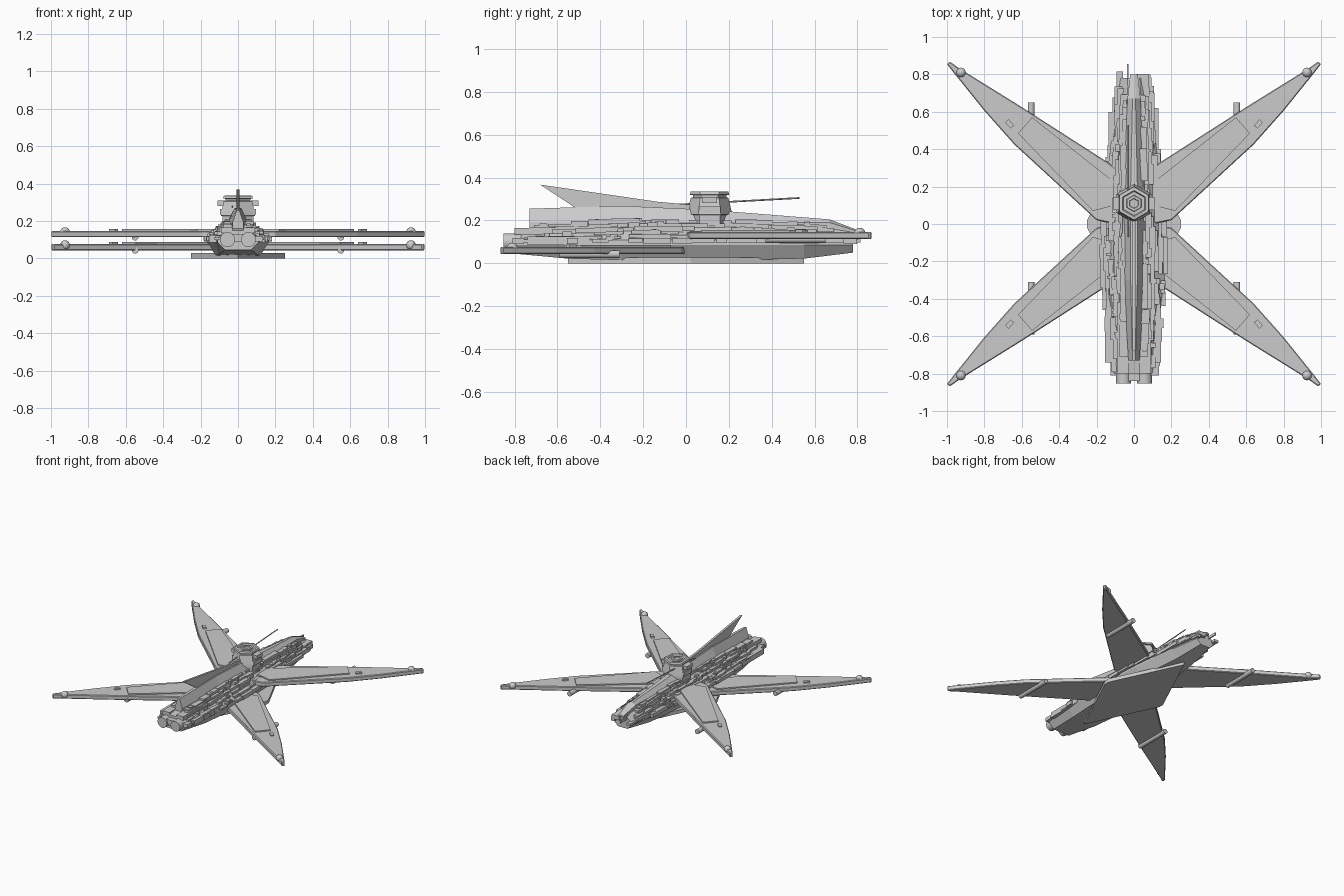
import bpy, bmesh, math, random
from mathutils import Matrix, Vector

if "Cube" in bpy.data.objects:
    bpy.data.objects.remove(bpy.data.objects["Cube"])

random.seed(7)


def finish(name, bm):
    bmesh.ops.recalc_face_normals(bm, faces=bm.faces[:])
    me = bpy.data.meshes.new(name)
    bm.to_mesh(me)
    bm.free()
    ob = bpy.data.objects.new(name, me)
    bpy.context.collection.objects.link(ob)
    return ob


def loft(name, rings):
    bm = bmesh.new()
    vs = [[bm.verts.new(p) for p in r] for r in rings]
    n = len(rings[0])
    for a, b in zip(vs, vs[1:]):
        for i in range(n):
            j = (i + 1) % n
            bm.faces.new((a[i], a[j], b[j], b[i]))
    bm.faces.new(vs[0][::-1])
    bm.faces.new(vs[-1])
    return finish(name, bm)


def slab(name, pts, z0, z1):
    return loft(name, [[(x, y, z) for x, y in pts] for z in (z0, z1)])


def add_box(bm, c, s, rot=None):
    m = Matrix.Translation(c) @ (rot or Matrix()) @ Matrix.Diagonal((*s, 1))
    bmesh.ops.create_cube(bm, size=1, matrix=m)


def rod(name, a, b, r, seg=16, smooth=True):
    a, b = Vector(a), Vector(b)
    bm = bmesh.new()
    q = (b - a).to_track_quat('Z', 'Y').to_matrix().to_4x4()
    bmesh.ops.create_cone(bm, cap_ends=True, segments=seg, radius1=r, radius2=r,
                          depth=(b - a).length, matrix=Matrix.Translation((a + b) / 2) @ q)
    if smooth:
        for f in bm.faces:
            f.smooth = len(f.verts) == 4
    return finish(name, bm)


# Main hull: y, bottom half width, widest half width, top half width, z bottom, mid, top
HULL = [(-0.80, 0.07, 0.11, 0.05, 0.045, 0.085, 0.15),
        (-0.55, 0.10, 0.13, 0.06, 0.022, 0.085, 0.18),
        (-0.30, 0.12, 0.165, 0.05, 0.015, 0.085, 0.195),
        (0.20, 0.11, 0.15, 0.05, 0.015, 0.085, 0.195),
        (0.55, 0.07, 0.11, 0.045, 0.022, 0.085, 0.18),
        (0.78, 0.04, 0.075, 0.03, 0.05, 0.085, 0.145)]
loft("main_hull", [[(-b, y, z0), (b, y, z0), (w, y, zm), (w, y, zm + 0.025), (t, y, z1),
                    (-t, y, z1), (-w, y, zm + 0.025), (-w, y, zm)]
                   for y, b, w, t, z0, zm, z1 in HULL])


def hull_at(y):
    for a, b in zip(HULL, HULL[1:]):
        if y <= b[0]:
            break
    k = min(1, max(0, (y - a[0]) / (b[0] - a[0])))
    return [p + (q - p) * k for p, q in zip(a, b)]


# Belly plate
slab("belly_plate", [(0, -0.55), (0.25, -0.02), (0.25, 0.02), (0, 0.55),
                     (-0.25, 0.02), (-0.25, -0.02)], 0, 0.028)

# Wings: rear pair sits high, front pair sits low
OUT = [(0.10, 0.30), (0.14, 0.33), (0.60, 0.625), (0.93, 0.83), (0.985, 0.868), (1.0, 0.855),
       (0.965, 0.81), (0.80, 0.605), (0.64, 0.425), (0.20, 0.02), (0.10, 0.0)]
PANEL = [(0.10, 0.22), (0.545, 0.57), (0.62, 0.485), (0.22, 0.07), (0.10, 0.10)]
for fy, z, end in ((1, 0.113, "rear"), (-1, 0.043, "front")):
    for fx, side in ((1, "right"), (-1, "left")):
        tag = f"{end}_{side}"

        def flip(pts):
            return [(x * fx, y * fy) for x, y in pts]
        w = slab(f"{tag}_wing", flip(OUT), z, z + 0.034)
        bv = w.modifiers.new("edge", 'BEVEL')
        bv.width, bv.segments = 0.005, 1
        slab(f"{tag}_wing_panel", flip(PANEL), z + 0.03, z + 0.043)
        # Marker block, tip lamp, under-wing rod
        bm = bmesh.new()
        add_box(bm, (0.665 * fx, 0.535 * fy + 0.0, z + 0.035), (0.025, 0.045, 0.018),
                Matrix.Rotation(-0.75 * fx * fy, 4, 'Z'))
        finish(f"{tag}_marker", bm)
        bm = bmesh.new()
        bmesh.ops.create_uvsphere(bm, u_segments=16, v_segments=10, radius=0.026,
                                  matrix=Matrix.Translation((0.925 * fx, 0.81 * fy, z + 0.027)))
        for f in bm.faces:
            f.smooth = True
        finish(f"{tag}_tip_lamp", bm)
        y1 = 0.65 if fy > 0 else -0.31
        rod(f"{tag}_wing_rod", (0.55 * fx, y1 - 0.28, z), (0.55 * fx, y1, z), 0.018)

# Engines
for s in (-1, 1):
    rod("engine", (0.056 * s, -0.852, 0.1), (0.056 * s, -0.6, 0.1), 0.04, 20)

# Dorsal ridge with sloping sides
RIDGE = [(-0.73, 0.03, 0.008, 0.255), (-0.30, 0.055, 0.018, 0.268), (0.10, 0.06, 0.02, 0.25),
         (0.67, 0.035, 0.008, 0.205), (0.80, 0.02, 0.005, 0.155)]
loft("dorsal_ridge", [[(-w, y, 0.14), (w, y, 0.14), (w, y, min(0.19, z - 0.005)), (t, y, z),
                       (-t, y, z), (-w, y, min(0.19, z - 0.005))] for y, w, t, z in RIDGE])

# Tail fin
FIN = [(-0.68, 0.367), (-0.48, 0.235), (0.08, 0.235), (0.08, 0.268), (-0.13, 0.287)]
loft("tail_fin", [[(x, y, z) for y, z in FIN] for x in (-0.008, 0.008)])

# Turret: stacked six-sided profile with stepped roof
PROF = [(0.095, 0.15), (0.095, 0.225), (0.105, 0.228), (0.102, 0.245), (0.088, 0.305),
        (0.078, 0.308), (0.078, 0.318), (0.092, 0.320), (0.088, 0.334), (0.070, 0.336),
        (0.064, 0.325), (0.045, 0.325), (0.042, 0.334), (0.028, 0.334), (0.025, 0.327)]
loft("turret", [[(r * math.sin(i * math.pi / 3), 0.11 + r * math.cos(i * math.pi / 3), z)
                 for i in range(6)] for r, z in PROF])
bm = bmesh.new()
for s in (-1, 1):
    add_box(bm, (0.09 * s, 0.11, 0.295), (0.04, 0.07, 0.028))
    add_box(bm, (0.075 * s, 0.11, 0.25), (0.04, 0.10, 0.03))
finish("turret_side_boxes", bm)
rod("antenna", (-0.03, -0.07, 0.272), (-0.03, 0.53, 0.305), 0.004, 8, False)

# Layered plating blocks along both flanks
bm = bmesh.new()
for s in (-1, 1):
    for row in range(6):
        k = row / 5
        y = -0.81 + 0.02 * row
        while y < 0.76 - 0.03 * row:
            ly = random.uniform(0.04, 0.14)
            _, _, w, t, _, zm, z1 = hull_at(y + ly / 2)
            x = w + (t - w) * k
            z = zm + 0.02 + (z1 - zm - 0.02) * k
            d = random.uniform(0.03, 0.06)
            if random.random() < 0.85:
                add_box(bm, (s * (x - 0.005), y + ly / 2, z),
                        (d, ly, random.uniform(0.014, 0.03)))
            y += ly * random.uniform(0.8, 1.05)
finish("flank_plating", bm)

# Small detail blocks on the sloping flanks
bm = bmesh.new()
for i in range(110):
    y = random.uniform(-0.72, 0.65)
    _, _, w, t, _, zm, z1 = hull_at(y)
    k, s = random.random(), random.choice((-1, 1))
    add_box(bm, (s * (w + (t - w) * k), y, zm + 0.03 + (z1 - zm - 0.02) * k),
            (random.uniform(0.012, 0.03), random.uniform(0.012, 0.04), random.uniform(0.01, 0.025)))
finish("small_details", bm)

# Stepped stern blocks and thin spike
bm = bmesh.new()
for x, y0, y1, z, wx, hz in ((0.045, 0.4, 0.803, 0.125, 0.065, 0.03), (0.085, 0.35, 0.70, 0.115, 0.05, 0.03),
                             (-0.07, 0.35, 0.72, 0.12, 0.03, 0.03), (-0.02, 0.4, 0.78, 0.14, 0.03, 0.02),
                             (-0.034, 0.5, 0.855, 0.13, 0.008, 0.02), (0.115, 0.3, 0.62, 0.105, 0.03, 0.025),
                             (-0.11, 0.3, 0.6, 0.105, 0.05, 0.03)):
    add_box(bm, (x, (y0 + y1) / 2, z), (wx, y1 - y0, hz))
finish("stern_blocks", bm)

# Bow blocks above the engines
bm = bmesh.new()
for x, y0, y1, z, wx, hz in ((0, -0.84, -0.6, 0.11, 0.06, 0.04), (0.06, -0.8, -0.5, 0.15, 0.06, 0.03),
                             (-0.06, -0.8, -0.5, 0.15, 0.06, 0.03), (0.12, -0.74, -0.45, 0.105, 0.05, 0.04),
                             (-0.12, -0.74, -0.45, 0.105, 0.07, 0.04)):
    add_box(bm, (x, (y0 + y1) / 2, z), (wx, y1 - y0, hz))
finish("bow_blocks", bm)
